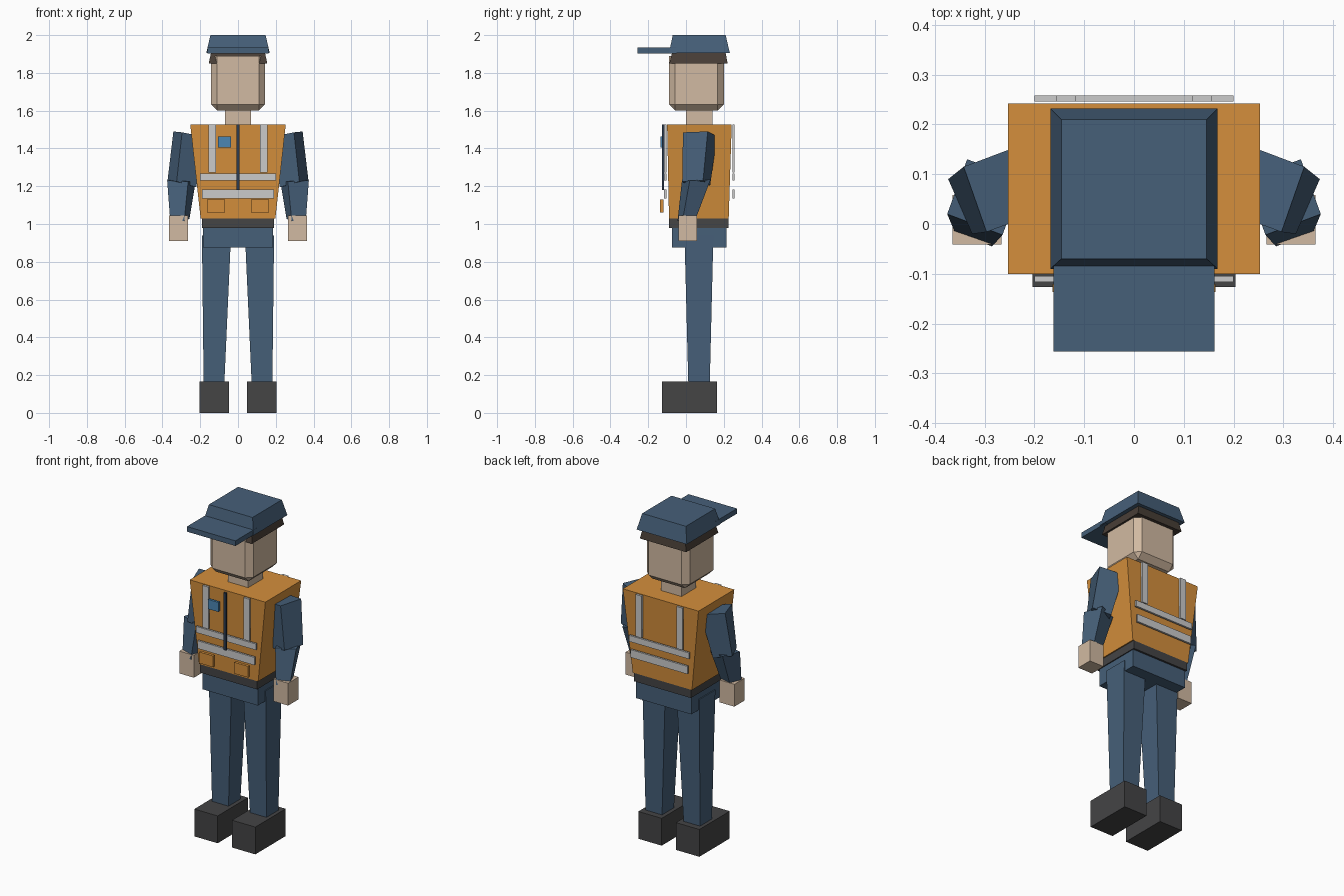
import bpy, bmesh

if "Cube" in bpy.data.objects:
    bpy.data.objects.remove(bpy.data.objects["Cube"])


def material(name, rgb):
    m = bpy.data.materials.new(name)
    m.diffuse_color = (*rgb, 1)
    m.use_nodes = True
    m.node_tree.nodes["Principled BSDF"].inputs["Base Color"].default_value = m.diffuse_color
    return m


NAVY = material("navy cloth", (0.061, 0.115, 0.19))
ORANGE = material("orange vest", (0.66, 0.275, 0.045))
SKIN = material("skin", (0.64, 0.49, 0.36))
HAIR = material("brown hair", (0.065, 0.048, 0.037))
DARK = material("dark leather", (0.058, 0.058, 0.06))
SILVER = material("reflective tape", (0.6, 0.63, 0.61))
BLUE = material("badge blue", (0.07, 0.24, 0.456))
ZIP = material("zip blue", (0.026, 0.045, 0.08))


def loft(name, mat, bottom, top, mirror=False):
    """Six-sided block between two four-cornered rings, optionally mirrored in x."""
    bm = bmesh.new()
    for s in ((1, -1) if mirror else (1,)):
        b = [bm.verts.new((s * x, y, z)) for x, y, z in bottom]
        t = [bm.verts.new((s * x, y, z)) for x, y, z in top]
        bm.faces.new(b)
        bm.faces.new(t)
        for i in range(4):
            j = (i + 1) % 4
            bm.faces.new((b[i], b[j], t[j], t[i]))
    bmesh.ops.recalc_face_normals(bm, faces=bm.faces)
    me = bpy.data.meshes.new(name)
    bm.to_mesh(me)
    bm.free()
    me.materials.append(mat)
    ob = bpy.data.objects.new(name, me)
    bpy.context.collection.objects.link(ob)
    return ob


def ring(x0, x1, y0, y1, z):
    return [(x0, y0, z), (x1, y0, z), (x1, y1, z), (x0, y1, z)]


def block(name, mat, x, y, z, top_x=None, top_y=None, mirror=False):
    """Box given by ranges, with an optional different top rectangle."""
    return loft(name, mat, ring(*x, *y, z[0]),
                ring(*(top_x or x), *(top_y or y), z[1]), mirror)


# Boots, trousers and belt
block("boots", DARK, (0.048, 0.204), (-0.126, 0.164), (0, 0.165), mirror=True)
block("legs", NAVY, (0.072, 0.182), (0.012, 0.126), (0.165, 0.94),
      (0.037, 0.191), (-0.008, 0.145), mirror=True)
block("hips", NAVY, (-0.185, 0.185), (-0.075, 0.214), (0.875, 0.985))
block("belt", DARK, (-0.191, 0.191), (-0.09, 0.226), (0.98, 1.03))

# Vest body
block("vest", ORANGE, (-0.198, 0.198), (-0.09, 0.226), (1.03, 1.528),
      (-0.253, 0.253), (-0.1, 0.242))

# Reflective tape on the front and back
for side, y in (("front", (-0.116, -0.104)), ("back", (0.246, 0.258))):
    block(side + "_shoulder_tape", SILVER, (0.117, 0.157), y, (1.272, 1.526), mirror=True)
    block(side + "_upper_tape", SILVER, (-0.2, 0.2), y, (1.23, 1.267))
    block(side + "_lower_tape", SILVER, (-0.19, 0.19), y, (1.136, 1.183))

# Zip, badge and pockets
block("zip", ZIP, (-0.009, 0.009), (-0.128, -0.116), (1.18, 1.526))
block("badge", BLUE, (-0.106, -0.036), (-0.136, -0.122), (1.405, 1.463))
block("pockets", ORANGE, (0.07, 0.164), (-0.137, -0.12), (1.062, 1.13), mirror=True)

# Arms, turned slightly and tapering
loft("upper_arms", NAVY,
     [(0.222, 0.02, 1.195), (0.325, -0.02, 1.225), (0.373, 0.09, 1.23), (0.27, 0.128, 1.205)],
     [(0.165, 0.032, 1.46), (0.296, -0.016, 1.485), (0.342, 0.115, 1.49), (0.212, 0.164, 1.465)],
     mirror=True)
loft("forearms", NAVY,
     [(0.285, -0.045, 1.015), (0.36, -0.016, 1.033), (0.332, 0.058, 1.045), (0.257, 0.03, 1.027)],
     [(0.264, -0.022, 1.225), (0.375, 0.02, 1.23), (0.335, 0.13, 1.235), (0.224, 0.088, 1.225)],
     mirror=True)
block("hands", SKIN, (0.266, 0.364), (-0.041, 0.058), (0.91, 1.045), mirror=True)

# Neck and head with chamfered corners
block("neck", SKIN, (-0.068, 0.068), (0, 0.14), (1.5, 1.62))
head = block("head", SKIN, (-0.143, 0.143), (-0.09, 0.2), (1.6, 1.89))
bm = bmesh.new()
bm.from_mesh(head.data)
edges = [e for e in bm.edges if min(v.co.z for v in e.verts) < 1.7]
bmesh.ops.bevel(bm, geom=edges, offset=0.033, segments=1, affect='EDGES')
bm.to_mesh(head.data)
bm.free()

# Hair and cap
block("hair", HAIR, (-0.155, 0.155), (-0.088, 0.22), (1.85, 1.906),
      (-0.143, 0.143), (-0.074, 0.21))
block("cap", NAVY, (-0.168, 0.168), (-0.09, 0.232), (1.905, 2.0),
      (-0.146, 0.146), (-0.07, 0.21))
block("cap_brim", NAVY, (-0.162, 0.162), (-0.256, -0.05), (1.903, 1.934))
